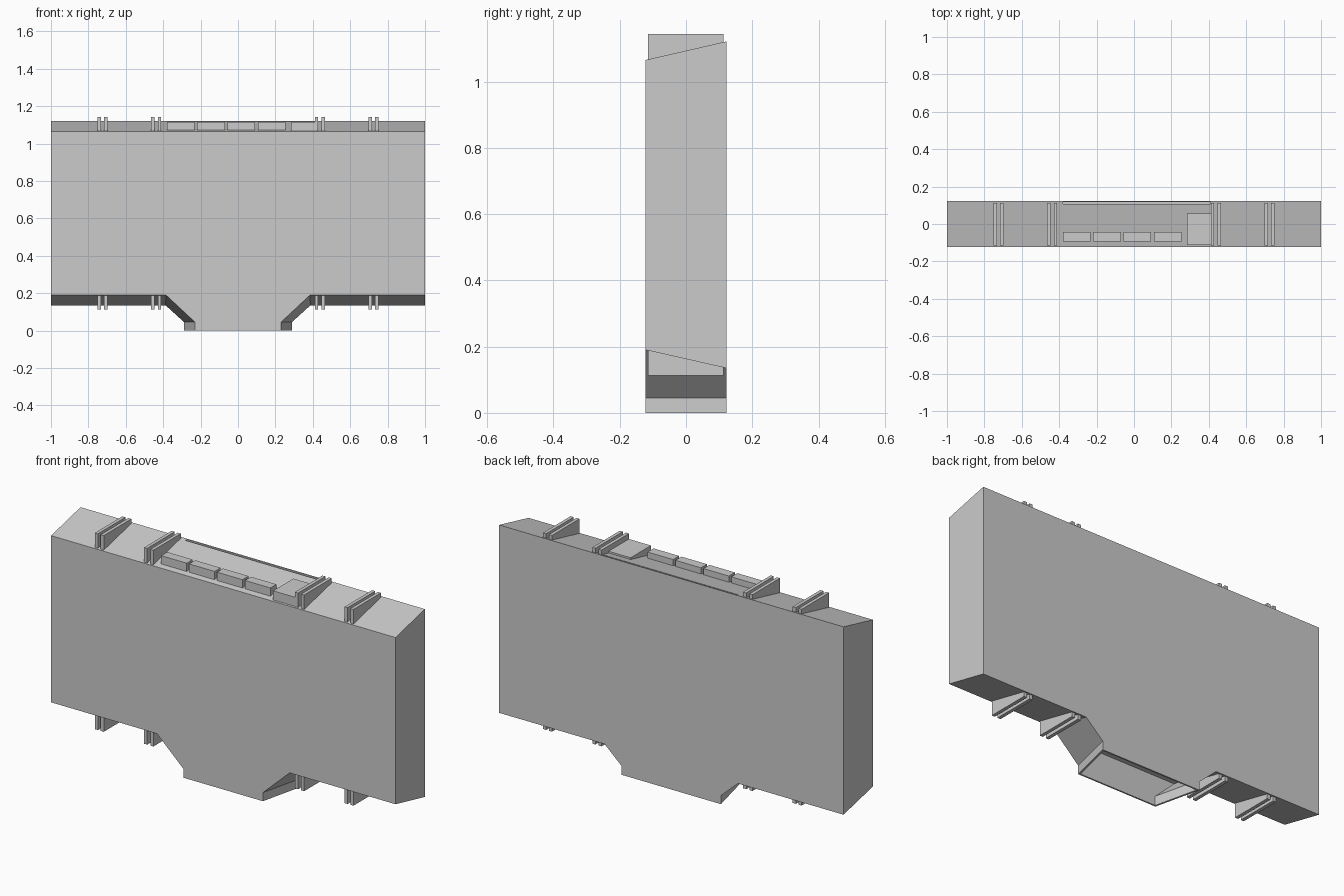
import bpy, bmesh

if "Cube" in bpy.data.objects:
    bpy.data.objects.remove(bpy.data.objects["Cube"])

Y = 0.122


def loft(name, front, back, y0, y1):
    """Closed solid between two matching x/z outlines."""
    bm = bmesh.new()
    a = [bm.verts.new((x, y0, z)) for x, z in front]
    b = [bm.verts.new((x, y1, z)) for x, z in back]
    n = len(a)
    bm.faces.new(a)
    bm.faces.new(b[::-1])
    for i in range(n):
        j = (i + 1) % n
        bm.faces.new((a[i], b[i], b[j], a[j]))
    bmesh.ops.recalc_face_normals(bm, faces=bm.faces)
    me = bpy.data.meshes.new(name)
    bm.to_mesh(me)
    bm.free()
    ob = bpy.data.objects.new(name, me)
    bpy.context.collection.objects.link(ob)
    return ob


def box(name, x0, x1, y0, y1, z0, z1):
    p = [(x0, z0), (x1, z0), (x1, z1), (x0, z1)]
    return loft(name, p, p, y0, y1)


def mirrored(half):
    return half + [(-x, z) for x, z in reversed(half)]


def cut(target, cutter):
    m = target.modifiers.new("cut", 'BOOLEAN')
    m.operation = 'DIFFERENCE'
    m.solver = 'EXACT'
    m.object = cutter
    cutter.hide_render = True
    cutter.hide_set(True)


# Main housing with sloped top and underside and a flared lower chute
front = mirrored([(0.23, 0), (0.23, 0.045), (0.385, 0.19), (1, 0.19), (1, 1.065)])
back = mirrored([(0.288, 0), (0.288, 0.045), (0.387, 0.135), (1, 0.135), (1, 1.121)])
housing = loft("housing", front, back, -Y, Y)

# Open underside of the chute
cf = mirrored([(0.222, -0.05), (0.222, 0.048), (0.335, 0.155)])
cb = mirrored([(0.276, -0.05), (0.276, 0.048), (0.385, 0.155)])
cut(housing, loft("chute_cutter", cf, cb, -Y + 0.008, Y - 0.008))

# Thin groove along the rear top edge
cut(housing, box("groove_cutter", -0.38, 0.41, 0.108, 0.117, 1.108, 1.2))

# Paired mounting ribs above and below
for side in (-1, 1):
    for c in (0.42, 0.456, 0.708, 0.742):
        x = side * c
        box("top_rib", x - 0.009, x + 0.009, -0.115, 0.113, 1.06, 1.143)
        box("bottom_rib", x - 0.009, x + 0.009, -0.115, 0.113, 0.113, 0.2)

# Row of small top modules and one larger module
for i in range(4):
    x = -0.38 + i * 0.162
    box("top_module", x, x + 0.148, -0.094, -0.044, 1.065, 1.115)
box("large_top_module", 0.283, 0.425, -0.113, 0.055, 1.06, 1.115)
